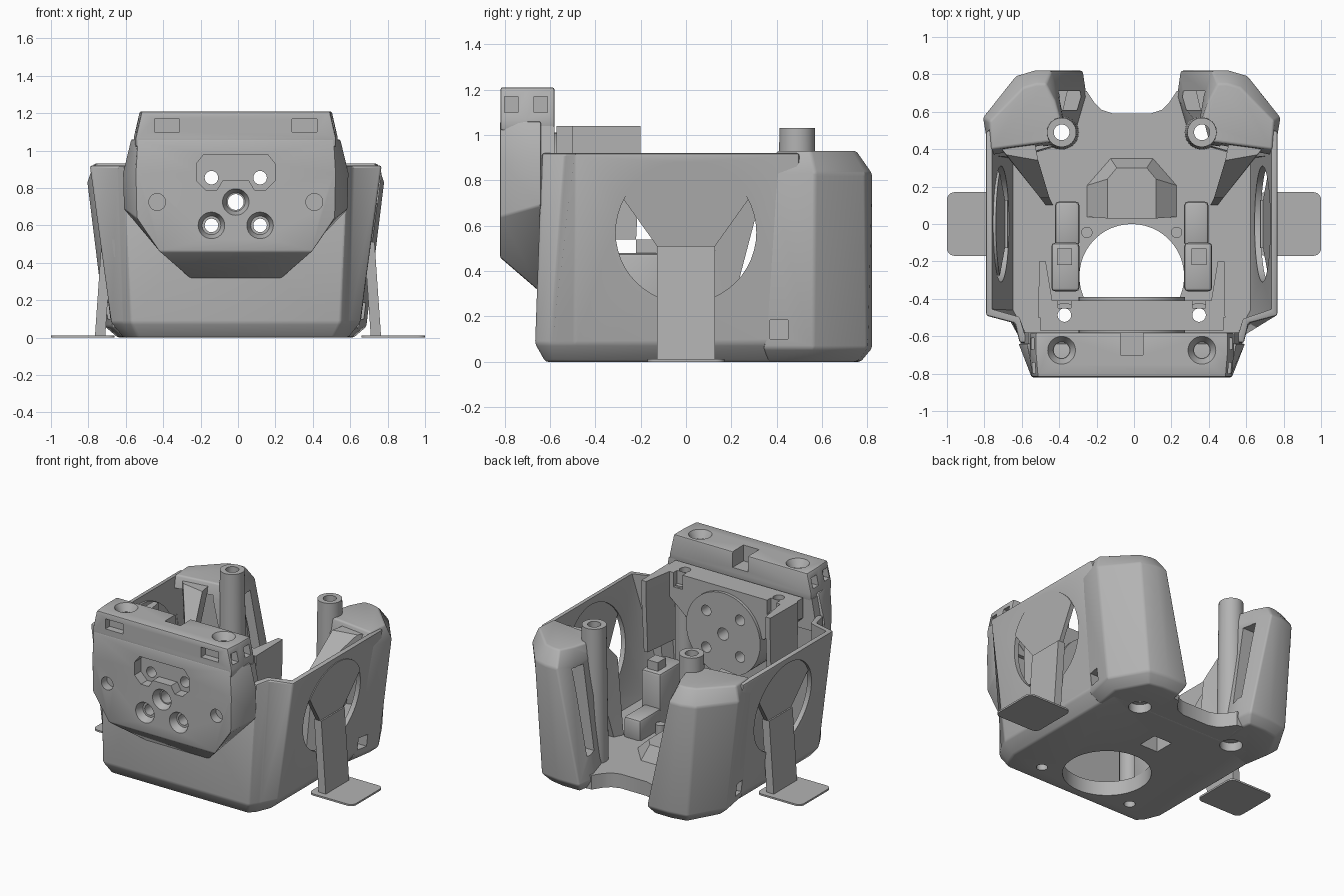
import bpy, bmesh
from math import radians, sin, cos
from mathutils import Matrix, Vector

if "Cube" in bpy.data.objects:
    bpy.data.objects.remove(bpy.data.objects["Cube"], do_unlink=True)

grey = bpy.data.materials.new("plain_grey")
grey.use_nodes = True
grey.diffuse_color = (0.45, 0.45, 0.45, 1)
grey.node_tree.nodes["Principled BSDF"].inputs["Base Color"].default_value = (0.45, 0.45, 0.45, 1)

parts, cutters = [], []


def finish(name, bm, cutter):
    bmesh.ops.recalc_face_normals(bm, faces=bm.faces)
    mesh = bpy.data.meshes.new(name)
    bm.to_mesh(mesh)
    bm.free()
    ob = bpy.data.objects.new(name, mesh)
    bpy.context.collection.objects.link(ob)
    ob.hide_render = cutter
    (cutters if cutter else parts).append(ob)
    return ob


def loft(name, loops, cutter=False):
    """Skin a solid through loops with equal point counts."""
    bm = bmesh.new()
    rings = [[bm.verts.new(p) for p in loop] for loop in loops]
    n = len(rings[0])
    for low, high in zip(rings, rings[1:]):
        for i in range(n):
            j = (i + 1) % n
            bm.faces.new((low[i], low[j], high[j], high[i]))
    bm.faces.new(rings[0][::-1])
    bm.faces.new(rings[-1])
    return finish(name, bm, cutter)


def box(name, x, y, z, cutter=False):
    return loft(name, [[(x[0], y[0], h), (x[1], y[0], h), (x[1], y[1], h), (x[0], y[1], h)] for h in z], cutter)


def cyl(name, r, depth, loc, axis="Z", r2=None, cutter=False):
    rot = {"Z": Matrix(), "Y": Matrix.Rotation(radians(90), 4, "X"), "X": Matrix.Rotation(radians(90), 4, "Y")}
    bm = bmesh.new()
    bmesh.ops.create_cone(bm, cap_ends=True, segments=48, radius1=r, radius2=r if r2 is None else r2,
                          depth=depth, matrix=Matrix.Translation(Vector(loc)) @ rot[axis])
    return finish(name, bm, cutter)


def both(half):
    """Complete a half outline by mirroring it in x."""
    return half + [(-p[0], *p[1:]) for p in reversed(half)]


def at_z(z, pts, s=1):
    return [(x * s, y, z) for x, y in pts]


def at_y(y, pts):
    return [(x, y, z) for x, z in pts]


def bake(ob):
    bpy.context.view_layer.update()
    deps = bpy.context.evaluated_depsgraph_get()
    mesh = bpy.data.meshes.new_from_object(ob.evaluated_get(deps))
    ob.modifiers.clear()
    ob.data = mesh


def bevel(ob, width, segments=2):
    m = ob.modifiers.new("bevel", "BEVEL")
    m.width, m.segments, m.limit_method, m.angle_limit = width, segments, "ANGLE", radians(30)
    bake(ob)


def cut(ob, *tools):
    for t in tools:
        m = ob.modifiers.new("cut", "BOOLEAN")
        m.operation, m.solver, m.object = "DIFFERENCE", "EXACT", t
        bake(ob)


# Shared cutters
window = cyl("window_cutter", 0.31, 3, (0, 0, 0.57), "X", cutter=True)
nozzle = cyl("nozzle_cutter", 0.28, 0.5, (0, -0.28, 0), cutter=True)
floor_vent = box("floor_vent_cutter", (-0.07, 0.07), (0.13, 0.27), (-0.1, 0.15), True)
back_holes = [cyl("back_hole_cutter", 0.042, 3, (s * 0.375, 0.49, 0.5), cutter=True) for s in (1, -1)]
back_sinks = [cyl("back_sink_cutter", 0.072, 0.2, (s * 0.375, 0.49, -0.04), cutter=True) for s in (1, -1)]
front_holes = [cyl("front_hole_cutter", 0.036, 3, (s * 0.36, -0.487, 0.5), cutter=True) for s in (1, -1)]
motor_spots = [(0, 0.725, 0.042)] + [(s * 0.13, z, 0.036) for s in (1, -1) for z in (0.6, 0.855)]
motor_holes = [cyl("motor_hole_cutter", r, 1, (x, -0.6, z), "Y", cutter=True) for x, z, r in motor_spots]
side_slots = [box("side_slot_cutter", sorted((s * 0.61, s * 0.9)), (0.37, 0.45), (0.1, 0.185), True) for s in (1, -1)]

# Thin shell with sloped walls and stepped front corners
shell = loft("shell", [
    at_z(0, both([(0.52, -0.62), (0.56, -0.58), (0.6, -0.48), (0.6, 0.5)])),
    at_z(0.08, both([(0.56, -0.665), (0.605, -0.6), (0.665, -0.49), (0.665, 0.5)])),
    at_z(0.92, both([(0.6, -0.635), (0.625, -0.53), (0.78, -0.49), (0.78, 0.5)]))])
bevel(shell, 0.012)
cavity = loft("cavity_cutter", [
    at_z(0.1, both([(0.53, -0.63), (0.575, -0.57), (0.635, -0.46), (0.635, 0.7)])),
    at_z(1.0, both([(0.57, -0.6), (0.6, -0.5), (0.757, -0.455), (0.757, 0.7)]))], True)
cut(shell, cavity, window, nozzle, floor_vent, *back_holes, *back_sinks, *front_holes, *motor_holes, *side_slots)

# Floor between the rear lobes, with a curved notch
tail = [(0.33, 0.48), (0.33, 0.72), (0.24, 0.71), (0.2, 0.65), (0.16, 0.61), (0.1, 0.59)]
cut(loft("rear_floor", [at_z(z, both(tail)) for z in (0.001, 0.1)]), *back_holes, *back_sinks)

# Hollow rear lobes whose inner side leans outwards
for i, s in enumerate((1, -1)):
    lobe = loft("rear_lobe", [
        at_z(0, [(0.31, 0.45), (0.6, 0.36), (0.63, 0.55), (0.52, 0.75), (0.42, 0.77), (0.29, 0.77), (0.27, 0.66)], s),
        at_z(0.06, [(0.31, 0.44), (0.66, 0.34), (0.7, 0.56), (0.56, 0.8), (0.42, 0.82), (0.26, 0.82), (0.24, 0.68)], s),
        at_z(0.83, [(0.34, 0.44), (0.76, 0.36), (0.795, 0.57), (0.62, 0.79), (0.52, 0.82), (0.43, 0.82), (0.39, 0.68)], s),
        at_z(0.93, [(0.35, 0.45), (0.75, 0.4), (0.76, 0.55), (0.58, 0.73), (0.51, 0.75), (0.46, 0.75), (0.41, 0.66)], s)])
    bevel(lobe, 0.012, 3)
    duct = loft("duct_cutter", [
        at_z(0.2, [(0.46, 0.2), (0.63, 0.2), (0.66, 0.55), (0.54, 0.74), (0.43, 0.77), (0.34, 0.72)], s),
        at_z(0.85, [(0.48, 0.2), (0.74, 0.2), (0.745, 0.56), (0.6, 0.74), (0.52, 0.75), (0.47, 0.7)], s)], True)
    vent = loft("vent_cutter", [
        at_z(z, [(x, 0.61), (x + 0.25, 0.61), (x + 0.25, 0.71), (x, 0.71)], s)
        for z, x in ((0.22, 0.18), (0.8, 0.3))], True)
    cut(lobe, duct, vent, back_holes[i], back_sinks[i], side_slots[i])

    # Screw posts
    post = cyl("rear_post", 0.092, 0.95, (s * 0.375, 0.49, 0.555), r2=0.078)
    cut(post, back_holes[i])
    post = cyl("front_post", 0.065, 0.9, (s * 0.36, -0.487, 0.5))
    cut(post, front_holes[i])

    # Leaning inner fins and floor ducts
    loft("inner_fin", [
        at_z(0.08, [(0.42, 0.1), (0.46, 0.1), (0.5, 0.16), (0.45, 0.16)], s),
        at_z(0.65, [(0.44, 0.14), (0.49, 0.14), (0.62, 0.31), (0.5, 0.31)], s),
        at_z(0.9, [(0.5, 0.34), (0.67, 0.37), (0.73, 0.44), (0.52, 0.44)], s)])
    bevel(box("duct_block", sorted((s * 0.28, s * 0.43)), (-0.36, -0.1), (0.08, 0.48)), 0.02)
    box("duct_knob", sorted((s * 0.32, s * 0.4)), (-0.22, -0.13), (0.4, 0.54))
    bevel(box("duct_rail", sorted((s * 0.28, s * 0.41)), (-0.12, 0.12), (0.08, 0.24)), 0.02)
    cyl("duct_peg", 0.03, 0.1, (s * 0.24, -0.045, 0.12))

    # Tapered arms of the motor bracket
    loft("bracket_arm", [
        at_z(0.54, [(0.43, -0.5), (0.49, -0.5), (0.49, -0.22), (0.46, -0.22)], s),
        at_z(0.92, [(0.41, -0.5), (0.5, -0.5), (0.495, -0.2), (0.46, -0.2)], s),
        at_z(1.04, [(0.41, -0.5), (0.5, -0.5), (0.495, -0.2), (0.46, -0.2)], s)])

# Faceted vent cover on the floor
cover = loft("floor_cover", [
    at_z(0.08, both([(0.26, 0.04), (0.26, 0.2), (0.12, 0.36)])),
    at_z(0.2, both([(0.13, 0.03), (0.13, 0.24), (0.08, 0.3)]))])
cut(cover, floor_vent)

# Motor bracket and round mount
bar = loft("bracket_bar", [
    at_y(-0.57, both([(0.3, 0.72), (0.49, 0.9), (0.49, 1.04)])),
    at_y(-0.41, both([(0.3, 0.76), (0.49, 0.92), (0.49, 1.04)]))])
notches = [box("bar_notch_cutter", (s * 0.36 - 0.035, s * 0.36 + 0.035), (-0.45, -0.3), (0.94, 1.2), True) for s in (1, -1)]
cut(bar, *front_holes, *motor_holes, *notches)
mount = cyl("motor_mount", 0.285, 0.23, (0, -0.505, 0.725), "Y")
cut(mount, *motor_holes)

# Angular front plate with a recessed pocket
plate = loft("face_plate", [
    at_y(-0.64, both([(0.23, 0.305), (0.6, 0.69), (0.605, 0.88), (0.56, 1.06)])),
    at_y(-0.82, both([(0.41, 0.46), (0.53, 0.64), (0.535, 0.88), (0.525, 1.06)]))])
bevel(plate, 0.008)
pocket_half = [(0.07, 0.84), (0.1, 0.79), (0.16, 0.79), (0.21, 0.84), (0.21, 0.93), (0.17, 0.98)]
pocket = loft("pocket_cutter", [at_y(y, both(pocket_half)) for y in (-0.9, -0.75)], True)
sinks = [cyl("sink_cutter", 0.05, 0.06, (x, -0.8, z), "Y", 0.075, True) for x, z, r in motor_spots if z < 0.8]
dimples = [cyl("dimple_cutter", 0.045, 0.2, (s * 0.42, -0.86, 0.725), "Y", cutter=True) for s in (1, -1)]
cut(plate, pocket, *motor_holes, *sinks, *dimples)

# Top block with slots, screw holes and a cable notch
backing = loft("block_back", [at_z(z, both([(w, -0.66), (w, -0.58)])) for z, w in ((0.82, 0.59), (1.04, 0.55))])
cut(backing, *motor_holes)
block = loft("top_block", [
    at_z(z, both([(w, -0.818), (w + 0.01, -0.7), (w + 0.01, -0.58)]))
    for z, w in ((1.02, 0.535), (1.07, 0.535), (1.21, 0.503))])
bevel(block, 0.01)
tools = [box("notch_cutter", (-0.06, 0.06), (-0.7, -0.5), (1.1, 1.4), True)]
for s in (1, -1):
    tools.append(box("front_slot_cutter", sorted((s * 0.3, s * 0.435)), (-0.9, -0.77), (1.1, 1.17), True))
    tools.append(cyl("screw_cutter", 0.042, 0.3, (s * 0.375, -0.675, 1.2), cutter=True))
    tools.append(cyl("screw_sink_cutter", 0.045, 0.06, (s * 0.375, -0.675, 1.19), r2=0.08, cutter=True))
    for y in (-0.77, -0.64):
        tools.append(box("end_slot_cutter", sorted((s * 0.48, s * 0.7)), (y - 0.03, y + 0.03), (1.1, 1.17), True))
cut(block, *tools)

# Everything so far sits slightly off the centre line
for ob in parts:
    ob.location.x = -0.012

# Support tabs, struts and fans in the side windows
arc = [(0.312 * cos(radians(a)), 0.57 + 0.312 * sin(radians(a))) for a in range(28, 153, 4)]
fan = [(-0.128, 0.51), (0.128, 0.51)] + arc
for s in (1, -1):
    corners = [(cx + 0.04 * cos(radians(a)), cy + 0.04 * sin(radians(a)))
               for cx, cy, start in ((0.96, 0.13, 0), (0.7, 0.13, 90), (0.7, -0.13, 180), (0.96, -0.13, 270))
               for a in range(start, start + 91, 15)]
    loft("support_tab", [at_z(z, corners, s) for z in (0, 0.012)])
    loft("support_strut", [
        [(s * x, y, z) for x, y in ((a, -0.128), (a + 0.055, -0.128), (a + 0.055, 0.128), (a, 0.128))]
        for z, a in ((0.005, 0.71), (0.51, 0.675))])
    loft("support_fan", [[(s * (x0 + (z - 0.51) * 0.13), y, z) for y, z in fan] for x0 in (0.69, 0.72)])

# Remove cutters, then colour and shade
for ob in cutters:
    bpy.data.objects.remove(ob, do_unlink=True)
bpy.ops.object.select_all(action="DESELECT")
for ob in parts:
    ob.data.materials.clear()
    ob.data.materials.append(grey)
    for p in ob.data.polygons:
        p.material_index = 0
    ob.select_set(True)
    bpy.context.view_layer.objects.active = ob
bpy.ops.object.shade_smooth_by_angle(angle=radians(30))
